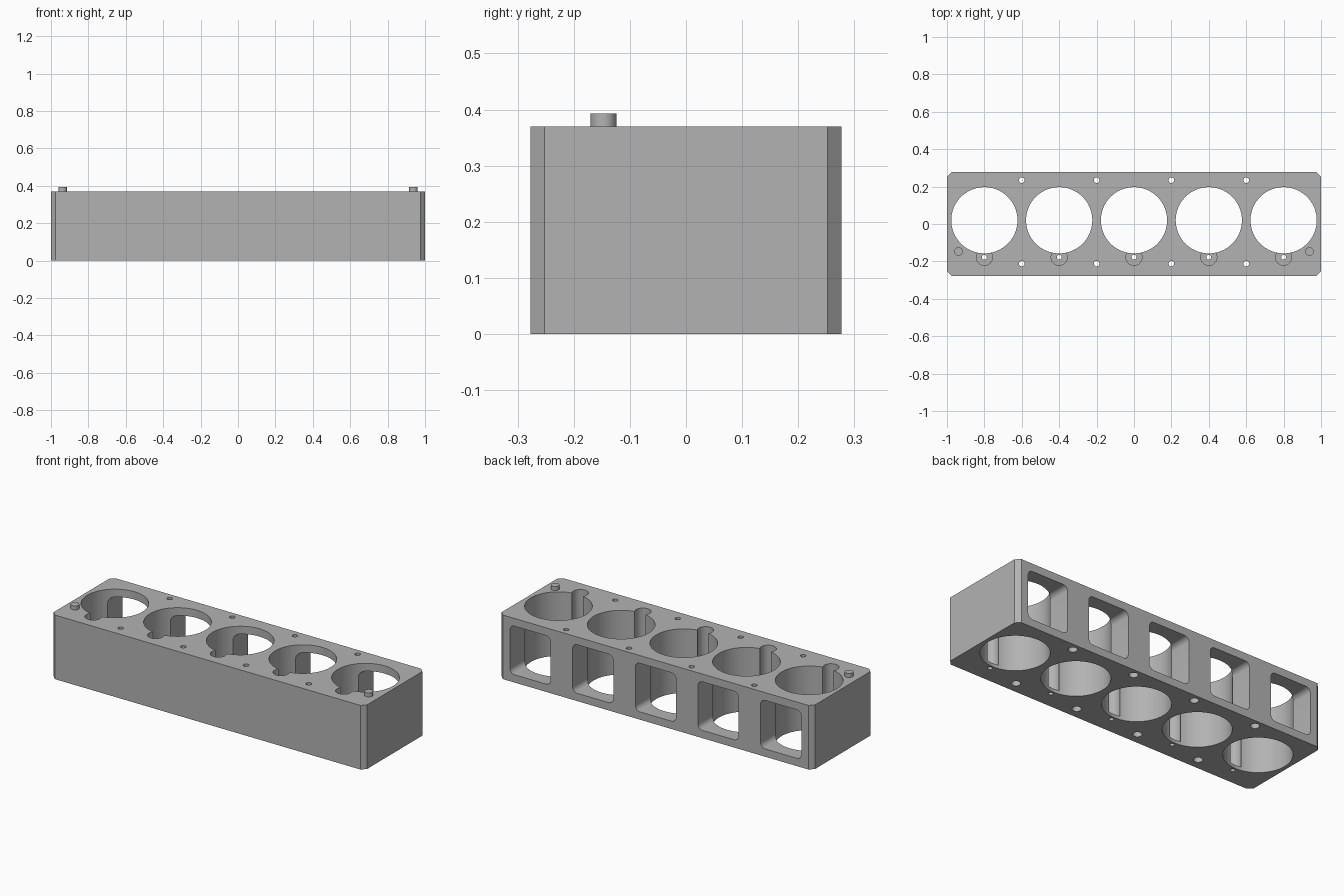
import bpy, bmesh, math

if "Cube" in bpy.data.objects:
    bpy.data.objects.remove(bpy.data.objects["Cube"], do_unlink=True)

PITCH = 0.4
HEIGHT = 0.37
BORE_Y = 0.02

grey = bpy.data.materials.new("machined grey")
grey.use_nodes = True
colour = (0.45, 0.45, 0.45, 1)
grey.diffuse_color = colour
grey.node_tree.nodes["Principled BSDF"].inputs["Base Color"].default_value = colour


def finish(name, bm):
    mesh = bpy.data.meshes.new(name)
    bm.to_mesh(mesh)
    bm.free()
    mesh.materials.append(grey)
    obj = bpy.data.objects.new(name, mesh)
    bpy.context.collection.objects.link(obj)
    return obj


def box(name, x, y, z, axis, radius, segments):
    """Box over the given ranges, with the edges along one axis bevelled."""
    bm = bmesh.new()
    bmesh.ops.create_cube(bm, size=1)
    for v in bm.verts:
        for i, (low, high) in enumerate((x, y, z)):
            v.co[i] = high if v.co[i] > 0 else low
    edges = [e for e in bm.edges
             if abs((e.verts[0].co - e.verts[1].co).normalized()[axis]) > 0.9]
    bmesh.ops.bevel(bm, geom=edges, offset=radius, segments=segments,
                    profile=0.5, affect='EDGES')
    return finish(name, bm)


def cylinder(name, x, y, radius, low, high, sides):
    bm = bmesh.new()
    bmesh.ops.create_cone(bm, cap_ends=True, segments=sides, radius1=radius,
                          radius2=radius, depth=high - low)
    bmesh.ops.translate(bm, verts=bm.verts, vec=(x, y, (low + high) / 2))
    return finish(name, bm)


def activate(obj):
    bpy.ops.object.select_all(action='DESELECT')
    obj.select_set(True)
    bpy.context.view_layer.objects.active = obj


def cut(target, cutter):
    activate(target)
    mod = target.modifiers.new("cut", 'BOOLEAN')
    mod.operation = 'DIFFERENCE'
    mod.solver = 'EXACT'
    mod.object = cutter
    bpy.ops.object.modifier_apply(modifier=mod.name)
    bpy.data.objects.remove(cutter, do_unlink=True)


# Chamfered main block
block = box("block", (-1, 1), (-0.277, 0.277), (0, HEIGHT), 2, 0.025, 1)

# Five bores, each with a rear window, a front notch and a drain hole
for i in range(-2, 3):
    x = i * PITCH
    cut(block, cylinder("bore", x, BORE_Y, 0.177, -0.1, 0.5, 96))
    cut(block, box("window", (x - 0.13, x + 0.13), (BORE_Y, 0.4),
                   (0.045, HEIGHT - 0.045), 1, 0.03, 6))
    cut(block, cylinder("notch", x, -0.178, 0.043, 0.02, 0.5, 48))
    cut(block, cylinder("drain", x, -0.178, 0.013, -0.1, 0.1, 24))

# Bolt holes between the bores, counterbored from below
for x in (-0.6, -0.2, 0.2, 0.6):
    for y in (-0.212, 0.234):
        cut(block, cylinder("bolt_hole", x, y, 0.015, -0.1, 0.5, 24))
        cut(block, cylinder("counterbore", x, y, 0.024, -0.1, 0.1, 32))

# Locating pins on the top face
pins = [cylinder(name, side * 0.938, -0.147, 0.023, HEIGHT - 0.02, 0.393, 32)
        for name, side in (("left_pin", 1), ("right_pin", -1))]

for obj in [block] + pins:
    activate(obj)
    bpy.ops.object.shade_smooth_by_angle(angle=math.radians(30))
